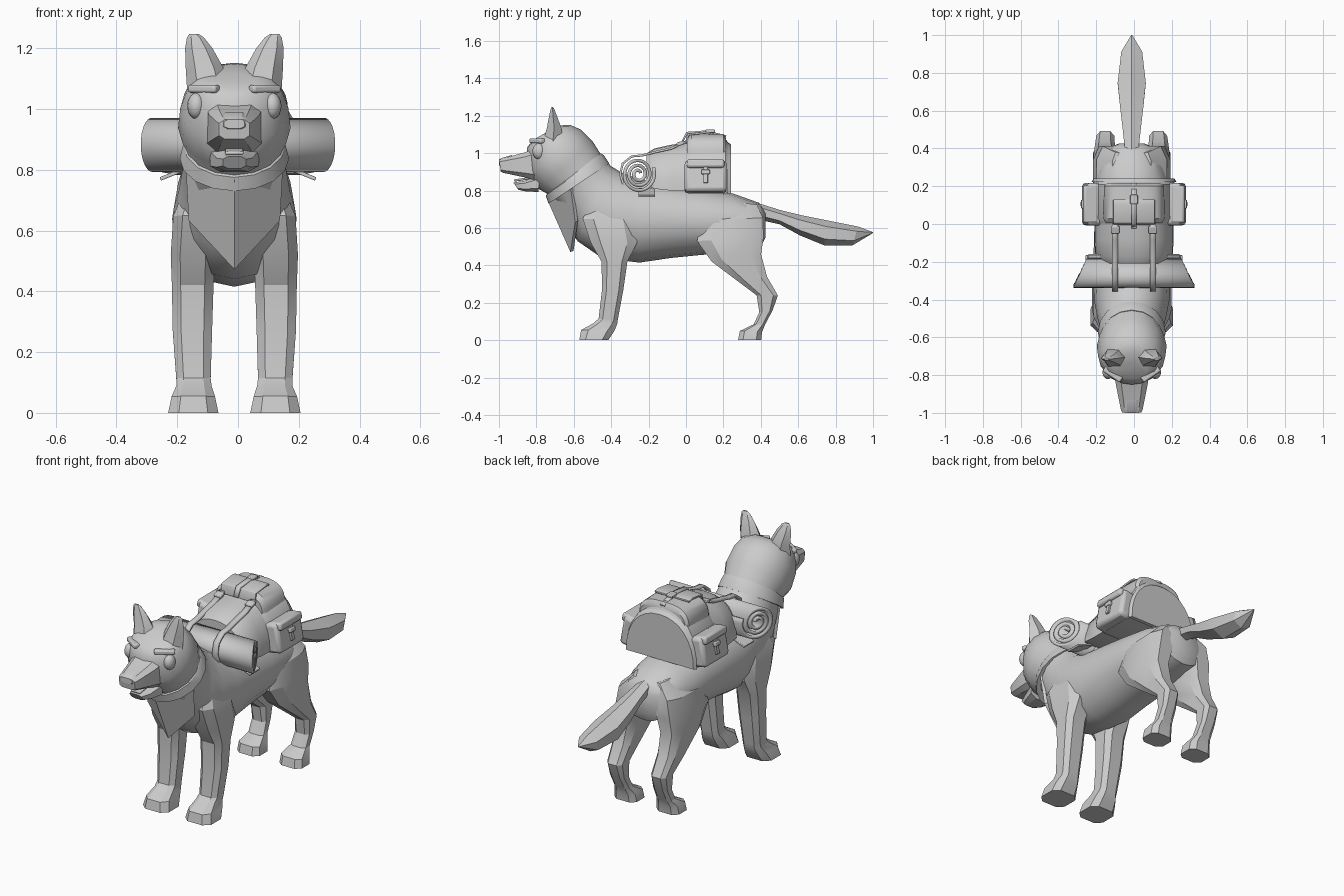
import bpy, bmesh, math
from mathutils import Vector, Matrix

CX = -0.012  # the dog stands slightly off the luggage centre line
grey = bpy.data.materials.new("plain_grey")
grey.diffuse_color = (0.6, 0.6, 0.6, 1)


def finish(bm, name, angle=30, bevel=0, solid=0):
    bmesh.ops.recalc_face_normals(bm, faces=bm.faces)
    me = bpy.data.meshes.new(name)
    bm.to_mesh(me)
    bm.free()
    ob = bpy.data.objects.new(name, me)
    bpy.context.collection.objects.link(ob)
    me.materials.append(grey)
    if solid:
        m = ob.modifiers.new("thickness", 'SOLIDIFY')
        m.thickness, m.offset = solid, 0
    if bevel:
        m = ob.modifiers.new("round", 'BEVEL')
        m.width, m.segments = bevel, 2
    bpy.ops.object.select_all(action='DESELECT')
    ob.select_set(True)
    bpy.context.view_layer.objects.active = ob
    if angle:
        bpy.ops.object.shade_smooth_by_angle(angle=math.radians(angle))
    return ob


def skin(name, loops, **kw):
    """Join closed loops of points into a capped solid."""
    bm = bmesh.new()
    rings = [[bm.verts.new(p) for p in l] for l in loops]
    n = len(rings[0])
    for a, b in zip(rings, rings[1:]):
        for i in range(n):
            j = (i + 1) % n
            bm.faces.new((a[i], a[j], b[j], b[i]))
    bm.faces.new(rings[0])
    bm.faces.new(rings[-1])
    return finish(bm, name, **kw)


def loft(name, rings, n=8, e=2.0, turn=0.0, s=1, **kw):
    """Ring = y, z of one edge, y, z of the opposite edge, x from, x to."""
    power = lambda v: math.copysign(abs(v) ** (2 / e), v)
    loops = []
    for y1, z1, y2, z2, x0, x1 in rings:
        loop = []
        for i in range(n):
            t = 2 * math.pi * i / n + turn
            c, v = power(math.cos(t)), power(math.sin(t))
            loop.append((CX + s * ((x0 + x1) / 2 + (x1 - x0) / 2 * c),
                         (y1 + y2) / 2 + (y1 - y2) / 2 * v,
                         (z1 + z2) / 2 + (z1 - z2) / 2 * v))
        loops.append(loop)
    return skin(name, loops, **kw)


def sym(rings):
    return [r[:4] + (-r[4], r[4]) for r in rings]


def dome(name, sections, n=16, e=2.2, **kw):
    """Section = y, bottom z, top z, half width; flat underneath."""
    loops = []
    for y, zb, zt, hx in sections:
        loop = []
        for i in range(n + 1):
            t = math.pi * i / n
            c = math.cos(t)
            loop.append((hx * math.copysign(abs(c) ** (2 / e), c), y,
                         zb + (zt - zb) * max(math.sin(t), 0) ** (2 / e)))
        loops.append(loop)
    return skin(name, loops, **kw)


def box(name, loc, size, rot=0, axis='Z', bevel=0.005):
    bm = bmesh.new()
    bmesh.ops.create_cube(bm, size=1)
    M = Matrix.Translation(loc) @ Matrix.Rotation(rot, 4, axis) @ Matrix.Diagonal((*size, 1))
    bmesh.ops.transform(bm, matrix=M, verts=bm.verts)
    return finish(bm, name, bevel=bevel)


def ribbon(name, pts, side, solid=0.012, **kw):
    """Sheet along pts, from p - side(p) to p + side(p)."""
    bm = bmesh.new()
    rows = [[bm.verts.new(Vector(p) + k * Vector(side(p))) for k in (-1, 1)] for p in pts]
    for a, b in zip(rows, rows[1:]):
        bm.faces.new((a[0], a[1], b[1], b[0]))
    return finish(bm, name, solid=solid, **kw)


# Trunk, neck and head in one skin
loft("body_and_head", sym([
    (.425, .69, .425, .55, .07), (.39, .735, .40, .50, .145), (.25, .785, .25, .47, .185),
    (.07, .815, .07, .455, .195), (-.1, .84, -.08, .44, .2), (-.25, .86, -.25, .415, .205),
    (-.35, .90, -.45, .44, .2), (-.40, .93, -.58, .53, .183), (-.45, .985, -.72, .77, .157),
    (-.50, 1.065, -.79, .81, .185), (-.56, 1.125, -.84, .88, .178),
    (-.62, 1.152, -.85, .97, .155), (-.68, 1.148, -.85, 1.03, .125),
    (-.74, 1.115, -.82, 1.07, .08)]), n=16, angle=40)

# Muzzle, jaw, tongue
loft("muzzle", sym([(-.80, 1.035, -.80, .85, .095), (-.86, 1.008, -.85, .865, .086),
                    (-.985, .972, -.975, .893, .06), (-1.0, .966, -.99, .90, .052)]),
     e=4, turn=math.pi / 8, angle=20)
loft("nose", sym([(-.93, .992, -.955, .925, .05), (-.985, .976, -.99, .93, .046),
                  (-1.0, .966, -1.0, .935, .036)]), e=3, turn=math.pi / 8, angle=20)
loft("lower_jaw", sym([(-.78, .885, -.79, .79, .085), (-.87, .852, -.86, .795, .062),
                       (-.925, .845, -.895, .803, .04)]), e=3, turn=math.pi / 8, angle=20)
box("tongue", (CX, -.865, .862), (.06, .11, .012), .15, 'X')

# Tail
loft("tail", sym([(.37, .738, .41, .64, .04), (.5, .697, .5, .62, .055), (.61, .67, .61, .56, .07),
                  (.75, .642, .74, .507, .086), (.92, .608, .89, .507, .064),
                  (1.0, .578, .998, .572, .004)]), n=6, turn=math.pi / 6, angle=15)

for s, side in ((1, "left"), (-1, "right")):
    # Legs with paws
    loft("front_leg_" + side, [
        (-.47, .80, -.32, .79, .06, .14), (-.56, .65, -.27, .64, .05, .205),
        (-.515, .52, -.255, .52, .06, .213), (-.455, .42, -.31, .42, .065, .209),
        (-.452, .27, -.332, .27, .07, .206), (-.47, .115, -.362, .11, .075, .194),
        (-.50, .09, -.365, .085, .072, .194), (-.565, .055, -.378, .05, .06, .21),
        (-.575, 0, -.412, 0, .048, .222)], e=3.2, turn=math.pi / 8, s=s, angle=25)
    loft("hind_leg_" + side, [
        (.15, .75, .385, .725, .02, .105), (.07, .64, .42, .655, .03, .19),
        (.05, .53, .423, .55, .055, .208), (.13, .42, .408, .46, .075, .208),
        (.28, .31, .437, .34, .085, .2), (.375, .24, .494, .24, .09, .19),
        (.39, .15, .465, .16, .09, .185), (.36, .085, .425, .085, .085, .185),
        (.285, .05, .41, .045, .065, .205), (.275, 0, .405, 0, .06, .21)],
        e=3.2, turn=math.pi / 8, s=s, angle=25)
    # Ear
    loft("ear_" + side, [
        (-.775, 1.05, -.65, 1.06, .01, .155), (-.75, 1.135, -.66, 1.135, .036, .160),
        (-.735, 1.20, -.687, 1.20, .072, .162), (-.725, 1.235, -.702, 1.235, .1, .156),
        (-.72, 1.247, -.71, 1.247, .118, .148)], n=6, s=s, angle=20)
    # Eye and brow
    bm = bmesh.new()
    bmesh.ops.create_uvsphere(bm, u_segments=16, v_segments=10, radius=1)
    bmesh.ops.transform(bm, verts=bm.verts, matrix=Matrix.Translation((CX + s * .125, -.785, 1.01))
                        @ Matrix.Diagonal((.03, .036, .043, 1)))
    finish(bm, "eye_" + side, angle=60)
    box("brow_" + side, (CX + s * .1, -.795, 1.066), (.11, .035, .026), s * .6, bevel=.008)

# Neckerchief: band round the neck and pointed creased front
loft("neckerchief_band", sym([(-.455, 1.0, -.735, .79, .16), (-.44, .99, -.75, .775, .168),
                              (-.41, .945, -.735, .73, .18)]), n=16, angle=25)
bm = bmesh.new()
v = [bm.verts.new((CX + x, y, z)) for x, y, z in (
    (0, -.74, .77), (0, -.61, .475), (.155, -.61, .82), (.145, -.585, .635),
    (-.155, -.61, .82), (-.145, -.585, .635))]
for f in ((0, 1, 3, 2), (0, 4, 5, 1)):
    bm.faces.new([v[i] for i in f])
finish(bm, "neckerchief_point", angle=0, solid=.018)

# Backpack: front flap, main bag, rim, top pocket
dome("pack_front", [(.03, .80, 1.06, .21), (-.08, .80, 1.045, .21), (-.17, .81, 1.025, .205),
                    (-.21, .83, 1.0, .17)], angle=35)
dome("pack_main", [(.235, .79, 1.04, .205), (.21, .785, 1.08, .22), (.03, .785, 1.08, .222),
                   (-.005, .79, 1.055, .208)], angle=35)
dome("pack_rim", [(.24, .785, 1.045, .215), (.222, .782, 1.062, .225)], angle=35)
dome("top_pocket", [(.215, .98, 1.08, .145), (.20, .97, 1.103, .16), (.03, .97, 1.105, .165),
                    (.005, .98, 1.085, .15)], e=3.2, angle=35)
ribbon("top_pocket_flap", [(0, .0, 1.05), (0, .01, 1.10), (0, .10, 1.11), (0, .13, 1.106)],
       lambda p: (.11, 0, 0), bevel=.003)
ribbon("centre_strap", [(0, -.02, 1.06), (0, .005, 1.11), (0, .11, 1.117), (0, .215, 1.09)],
       lambda p: (.014, 0, 0), solid=.01)
box("centre_buckle", (0, .13, 1.118), (.04, .05, .018))

# Bedroll: spiral sheet with slanting ends
turns, steps = 3.0, 72
spiral = []
for i in range(steps + 1):
    k = i / steps
    a, r = 2 * math.pi * turns * k + .4, .014 + .074 * k
    spiral.append((0, -.255 + r * math.cos(a), .888 + 1.08 * r * math.sin(a)))
ribbon("bedroll", spiral, lambda p: (.328 - .5 * (p[1] + .345), 0, 0), solid=.018, angle=35)

for s, side in ((1, "left"), (-1, "right")):
    # Side pocket with flap, strap and buckle
    box("side_pocket_" + side, (s * .222, .105, .873), (.085, .225, .17), s * -.18, 'Y', .02)
    box("side_flap_" + side, (s * .230, .105, .94), (.08, .2, .045), s * -.18, 'Y', .012)
    box("side_strap_" + side, (s * .266, .105, .895), (.014, .025, .11), s * -.18, 'Y', .003)
    box("side_buckle_" + side, (s * .270, .105, .90), (.02, .045, .025), s * -.18, 'Y')
    # Strap over the flap and round the bedroll
    ribbon("roll_strap_" + side, [(s * .1, y, z) for y, z in (
        (.0, 1.062), (-.08, 1.025), (-.17, 1.005), (-.235, .988), (-.29, .983), (-.338, .945),
        (-.352, .888), (-.33, .82), (-.28, .788), (-.22, .792), (-.17, .83))],
        lambda p: (.016, 0, 0), angle=40)
    box("strap_buckle_" + side, (s * .1, -.03, 1.052), (.045, .04, .02), .3, 'X')
    # Saddle wing under the roll
    box("saddle_wing_" + side, (s * .205, -.21, .79), (.11, .09, .012), s * .38, 'Y', .003)
